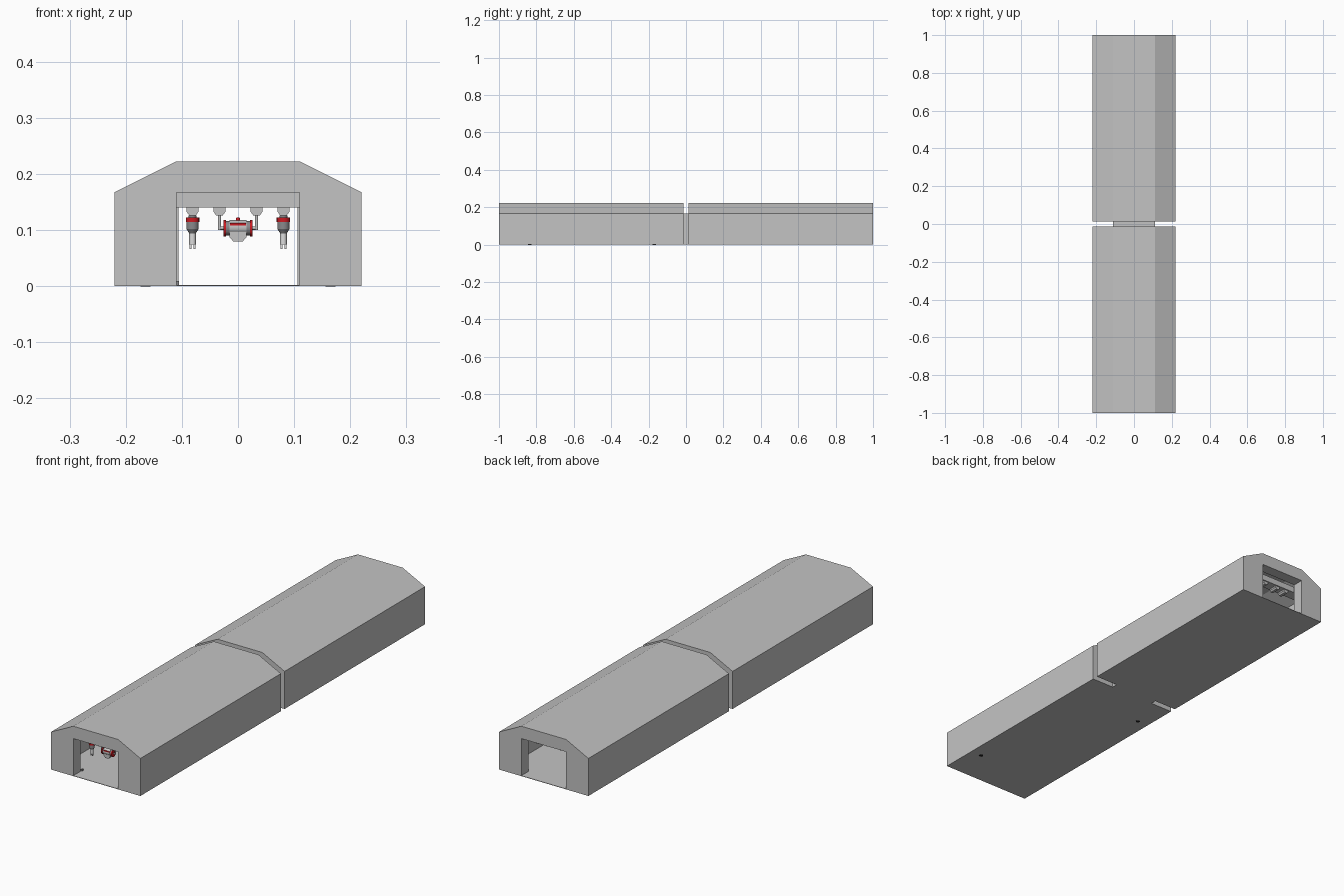
import bpy, bmesh, math
from mathutils import Matrix, Vector

if "Cube" in bpy.data.objects:
    bpy.data.objects.remove(bpy.data.objects["Cube"])


def material(name, r, g, b):
    m = bpy.data.materials.new(name)
    m.diffuse_color = (r, g, b, 1)
    m.use_nodes = True
    m.node_tree.nodes["Principled BSDF"].inputs["Base Color"].default_value = m.diffuse_color
    return m


GREY = material("light_grey", 0.55, 0.55, 0.55)
PALE = material("pale_grey", 0.72, 0.72, 0.72)
STEEL = material("steel_grey", 0.25, 0.25, 0.26)
RED = material("red", 0.6, 0.01, 0.015)
BLACK = material("black", 0.015, 0.015, 0.015)


def finish(bm, name, mat, smooth=False):
    bmesh.ops.recalc_face_normals(bm, faces=bm.faces)
    for f in bm.faces:
        f.smooth = smooth and len(f.verts) == 4
    me = bpy.data.meshes.new(name)
    bm.to_mesh(me)
    bm.free()
    me.materials.append(mat)
    ob = bpy.data.objects.new(name, me)
    bpy.context.collection.objects.link(ob)
    return ob


def prism(name, pts, y0, y1, mat):
    """Extrude an (x, z) outline from y0 to y1."""
    bm = bmesh.new()
    face = bm.faces.new([bm.verts.new((x, y0, z)) for x, z in pts])
    ext = bmesh.ops.extrude_face_region(bm, geom=[face])["geom"]
    moved = [v for v in ext if isinstance(v, bmesh.types.BMVert)]
    bmesh.ops.translate(bm, verts=moved, vec=(0, y1 - y0, 0))
    return finish(bm, name, mat)


def box(name, x0, x1, y0, y1, z0, z1, mat):
    return prism(name, [(x0, z0), (x1, z0), (x1, z1), (x0, z1)], y0, y1, mat)


def rod(name, a, b, r, mat, r2=None, sides=16):
    """Cylinder or cone from point a to point b."""
    a, b = Vector(a), Vector(b)
    d = b - a
    bm = bmesh.new()
    rot = d.to_track_quat('Z', 'Y').to_matrix().to_4x4()
    bmesh.ops.create_cone(bm, cap_ends=True, segments=sides, radius1=r,
                          radius2=r if r2 is None else r2, depth=d.length,
                          matrix=Matrix.Translation((a + b) / 2) @ rot)
    return finish(bm, name, mat, True)


def arch(half, wall, flat, top, base):
    return [(-half, base), (-half, wall), (-flat, top), (flat, top), (half, wall), (half, base)]


# Two hollow halls, each with a doorway at both ends
GAP = 0.013
for name, y0, y1 in (("front_hall", -1, -GAP), ("back_hall", GAP, 1)):
    hall = prism(name, arch(0.22, 0.167, 0.11, 0.222, 0), y0, y1, GREY)
    cutters = [prism("room_cutter", arch(0.205, 0.158, 0.107, 0.208, 0.002),
                     y0 + 0.05, y1 - 0.05, GREY),
               box("door_cutter", -0.11, 0.11, y0 - 0.1, y1 + 0.1, 0.002, 0.167, GREY)]
    for c in cutters:
        c.hide_render = True
        mod = hall.modifiers.new("cut", 'BOOLEAN')
        mod.operation, mod.solver, mod.object = 'DIFFERENCE', 'EXACT', c
        bpy.context.view_layer.objects.active = hall
        bpy.ops.object.modifier_apply(modifier=mod.name)
        bpy.data.objects.remove(c)

# Link passage between the halls
box("link_floor", -0.11, 0.11, -GAP, GAP, 0, 0.002, GREY)
box("link_roof", -0.11, 0.11, -GAP, GAP, 0.162, 0.167, GREY)
for s in (-1, 1):
    x0, x1 = sorted((s * 0.106, s * 0.11))
    box("link_wall", x0, x1, -GAP, GAP, 0.002, 0.162, GREY)


def hanger(x, y):
    prism("hanger_block", [(x - 0.011, 0.14), (x + 0.011, 0.14), (x + 0.011, 0.133),
          (x + 0.006, 0.126), (x - 0.006, 0.126), (x - 0.011, 0.133)],
          y - 0.02, y + 0.02, GREY)


def ceiling_robot(x, y):
    rod("robot_neck", (x, y, 0.126), (x, y, 0.122), 0.007, STEEL)
    rod("robot_red_collar", (x, y, 0.122), (x, y, 0.114), 0.012, RED)
    rod("robot_body", (x, y, 0.114), (x, y, 0.102), 0.011, STEEL)
    rod("robot_elbow", (x, y, 0.102), (x, y, 0.094), 0.011, STEEL, 0.006)
    rod("robot_forearm", (x, y, 0.096), (x, y, 0.074), 0.006, PALE)
    for s in (-1, 1):
        box("gripper_finger", x + s * 0.0035 - 0.0018, x + s * 0.0035 + 0.0018,
            y - 0.003, y + 0.003, 0.066, 0.075, PALE)


def carried_unit(y):
    """Drum with red flanges carried between the two centre hangers."""
    rod("drum", (-0.022, y, 0.103), (0.022, y, 0.103), 0.013, STEEL)
    rod("drum_band", (-0.015, y, 0.104), (0.015, y, 0.104), 0.0136, GREY)
    for s in (-1, 1):
        rod("red_flange", (s * 0.021, y, 0.103), (s * 0.026, y, 0.103), 0.015, RED)
        rod("hanger_rod", (s * 0.033, y, 0.127), (s * 0.033, y, 0.1), 0.003, GREY, sides=8)
        rod("hanger_pin", (s * 0.034, y, 0.103), (s * 0.024, y, 0.103), 0.003, GREY, sides=8)
    prism("hopper", [(-0.015, 0.096), (0.015, 0.096), (0.015, 0.087), (0.008, 0.079),
          (-0.008, 0.079), (-0.015, 0.087)], y - 0.012, y + 0.012, GREY)
    box("red_stripe", -0.014, 0.014, y - 0.0145, y + 0.0145, 0.108, 0.112, RED)
    rod("red_cap", (0, y, 0.114), (0, y, 0.122), 0.005, RED, 0.003)


# Crossbeams with hangers; robots in the front hall only
for y in (-0.91, -0.5, 0.5, 0.91):
    box("crossbeam", -0.206, 0.206, y - 0.025, y + 0.025, 0.14, 0.167, GREY)
    for s in (-1, 1):
        for x in (0.033, 0.081):
            hanger(s * x, y)
        if y < 0:
            ceiling_robot(s * 0.081, y)
    if y < 0:
        carried_unit(y)

# Floor machines on black base plates that show through the floor
for x, y in ((0.165, -0.835), (-0.165, -0.17)):
    s = -1 if x > 0 else 1
    rod("black_base", (x, y, -0.0008), (x, y, 0.005), 0.009, BLACK)
    rod("machine_column", (x, y, 0.005), (x, y, 0.035), 0.007, GREY)
    rod("machine_red_joint", (x, y - 0.008, 0.037), (x, y + 0.008, 0.037), 0.007, RED)
    rod("machine_arm", (x, y, 0.037), (x + s * 0.025, y, 0.05), 0.004, PALE)
box("floor_sensor", -0.113, -0.105, -0.945, -0.935, 0.002, 0.009, STEEL)
